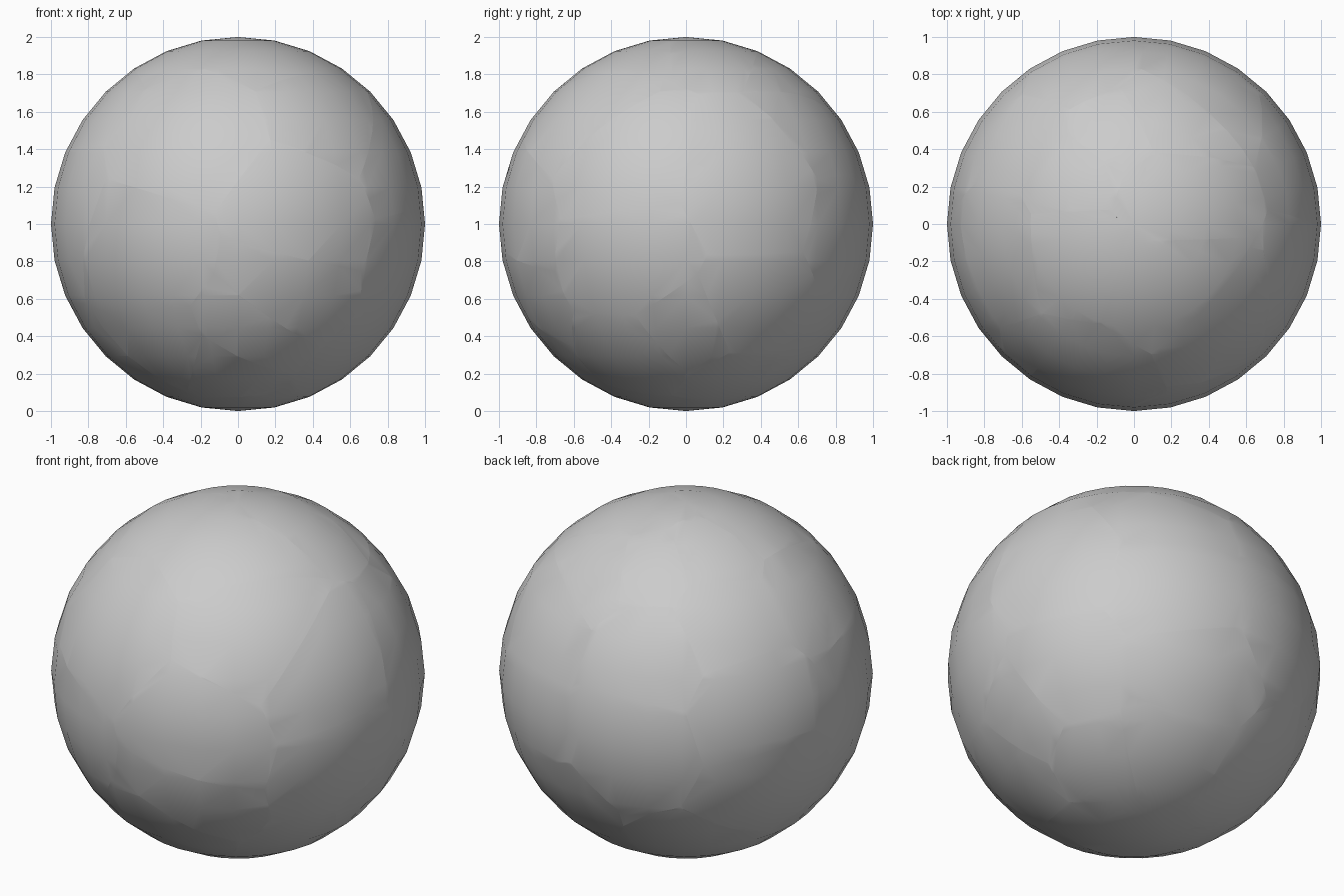
import bpy, bmesh
from mathutils import Vector

if "Cube" in bpy.data.objects:
    bpy.data.objects.remove(bpy.data.objects["Cube"])

# Direction of the middle of each shard, seen from the ball's centre
SHARDS = [
    # front
    (-.30, -.80, .50), (.52, -.58, .60), (.38, -.92, .02), (.27, -.88, -.38),
    (.06, -.78, -.60), (-.10, -.62, -.77), (-.36, -.62, -.70), (-.53, -.82, -.20),
    # top
    (.18, -.30, .93), (-.33, .26, .90), (.18, .13, .97), (-.32, -.13, .93),
    (-.12, .50, .85), (.17, .60, .78),
    # right side
    (.86, -.38, .32), (.92, -.34, -.18), (.90, .38, .20), (.78, .35, -.50),
    (.77, .02, -.63), (.62, -.22, -.74),
    # back
    (-.30, .80, .50), (-.28, .94, .00), (.43, .90, -.02), (.38, .77, .52),
    (.27, .83, -.50),
    # left side
    (-.58, .47, .66), (-.78, .50, .20), (-.74, -.12, .66), (-.93, -.25, .10),
    (-.82, .44, -.32),
    # bottom
    (.22, .55, -.80), (.50, .22, -.84), (.08, -.08, -.99), (-.42, .52, -.74),
    (-.55, -.10, -.83),
]
SEEDS = [Vector(s).normalized() for s in SHARDS]

grey = bpy.data.materials.new("stone_grey")
grey.diffuse_color = (0.6, 0.6, 0.6, 1)
grey.use_nodes = True
grey.node_tree.nodes["Principled BSDF"].inputs["Base Color"].default_value = grey.diffuse_color


def make_shard(index, seed):
    """Cut one wedge-shaped shard out of a 32 x 16 ball."""
    bm = bmesh.new()
    bmesh.ops.create_uvsphere(bm, u_segments=32, v_segments=16, radius=1)

    # Keep the skin nearest to this seed
    for other in SEEDS:
        if other is not seed:
            bmesh.ops.bisect_plane(
                bm, geom=bm.verts[:] + bm.edges[:] + bm.faces[:], dist=1e-5,
                plane_co=(0, 0, 0), plane_no=other - seed, clear_outer=True)
    if not bm.faces:
        bm.free()
        return
    for f in bm.faces:
        f.smooth = True

    # Crack walls running to the ball's centre
    rim = [e for e in bm.edges if e.is_boundary]
    new = bmesh.ops.extrude_edge_only(bm, edges=rim)["geom"]
    for f in new:
        if isinstance(f, bmesh.types.BMFace):
            f.smooth = False
    for e in rim:
        e.smooth = False
    inner = [v for v in new if isinstance(v, bmesh.types.BMVert)]
    bmesh.ops.pointmerge(bm, verts=inner, merge_co=(0, 0, 0))
    bmesh.ops.recalc_face_normals(bm, faces=bm.faces[:])

    name = f"ball_shard_{index:02d}"
    mesh = bpy.data.meshes.new(name)
    bm.to_mesh(mesh)
    bm.free()
    mesh.materials.append(grey)
    obj = bpy.data.objects.new(name, mesh)
    obj.location.z = 1
    bpy.context.collection.objects.link(obj)


for i, s in enumerate(SEEDS, 1):
    make_shard(i, s)
